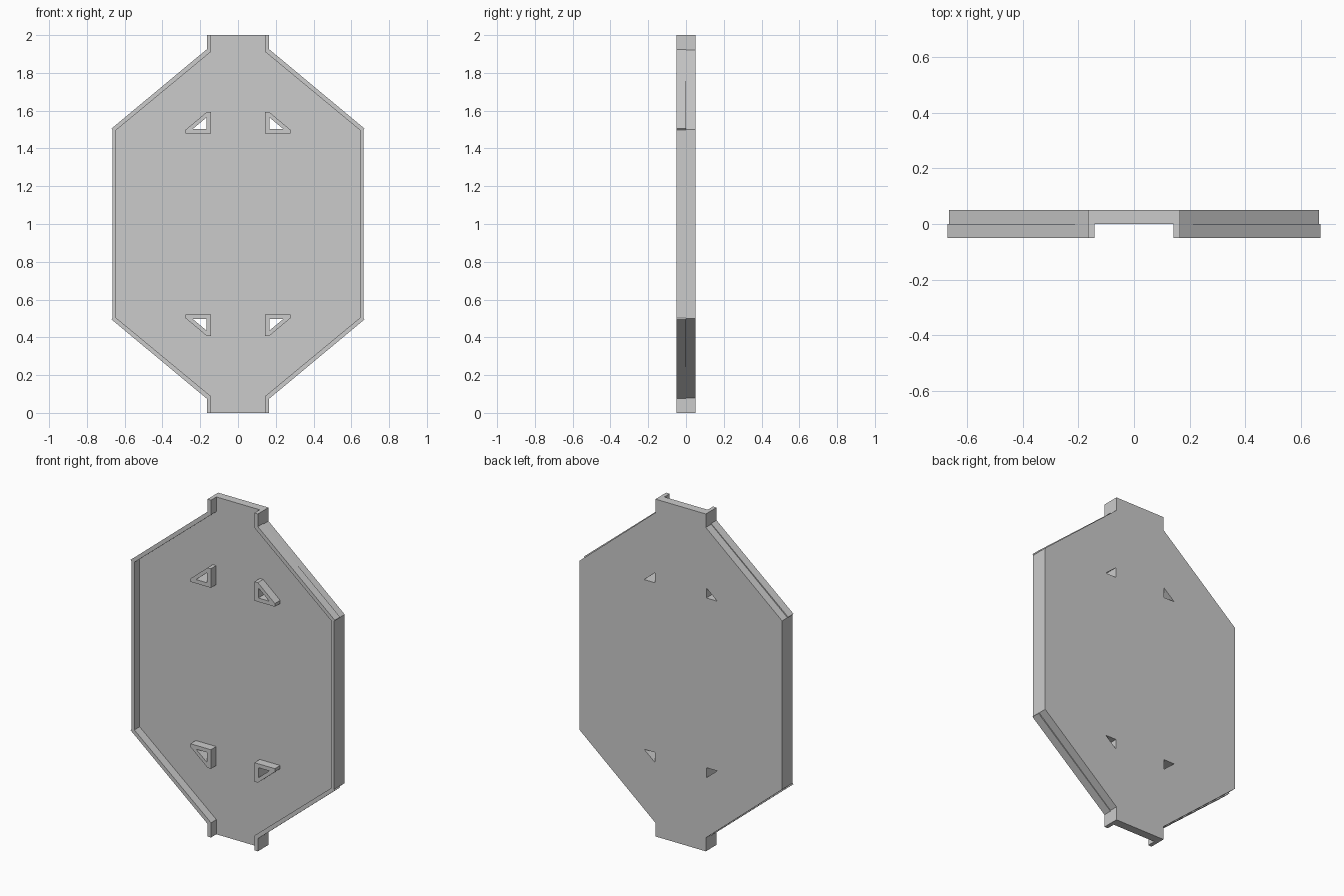
import bpy, bmesh
from math import pi

if "Cube" in bpy.data.objects:
    bpy.data.objects.remove(bpy.data.objects["Cube"])

QUADS = [(1, 1), (-1, 1), (1, -1), (-1, -1)]


def flip(pts, sx, sz):
    # mirror a front-view outline about x = 0 and/or z = 1
    return [(sx * x, 1 + sz * (z - 1)) for x, z in pts]


def slab(name, outlines, y):
    # filled front-view outlines (inner ones become holes), 0.05 thick
    cu = bpy.data.curves.new(name + "_profile", 'CURVE')
    cu.dimensions = '2D'
    cu.fill_mode = 'BOTH'
    cu.extrude = 0.025
    for pts in outlines:
        sp = cu.splines.new('POLY')
        sp.points.add(len(pts) - 1)
        for p, (x, z) in zip(sp.points, pts):
            p.co = (x, z, 0, 1)
        sp.use_cyclic_u = True
    tmp = bpy.data.objects.new(name + "_tmp", cu)
    bpy.context.collection.objects.link(tmp)
    bpy.context.view_layer.update()
    dg = bpy.context.evaluated_depsgraph_get()
    me = bpy.data.meshes.new_from_object(tmp.evaluated_get(dg))
    bpy.data.objects.remove(tmp)
    bm = bmesh.new()
    bm.from_mesh(me)
    bmesh.ops.remove_doubles(bm, verts=bm.verts, dist=1e-5)
    bmesh.ops.recalc_face_normals(bm, faces=bm.faces)
    for f in bm.faces:
        f.smooth = False
    bm.to_mesh(me)
    bm.free()
    me.name = name
    ob = bpy.data.objects.new(name, me)
    ob.rotation_euler = (pi / 2, 0, 0)
    ob.location.y = y
    bpy.context.collection.objects.link(ob)
    return ob


# Outlines of the upper right quarter
hole = [(0.168, 1.503), (0.24, 1.503), (0.168, 1.563)]
bracket = [(0.143, 1.48), (0.277, 1.48), (0.277, 1.499), (0.165, 1.593), (0.143, 1.593)]
end_lip = [(0.142, 1.913), (0.165, 1.925), (0.165, 2.0), (0.142, 2.0)]
slope_lip = [(0.142, 1.913), (0.165, 1.925), (0.67, 1.505), (0.656, 1.488)]

# Back plate with four triangular holes
right = [(0.165, 0), (0.165, 0.08), (0.665, 0.5), (0.665, 1.5), (0.165, 1.92), (0.165, 2)]
left = [(-x, z) for x, z in reversed(right)]
slab("back_plate", [right + left] + [flip(hole, *q) for q in QUADS], 0.025)

# Raised lips and triangular brackets on the front
for i, q in enumerate(QUADS):
    slab(f"end_lip_{i}", [flip(end_lip, *q)], -0.025)
    slab(f"slope_lip_{i}", [flip(slope_lip, *q)], -0.025)
    slab(f"triangle_bracket_{i}", [flip(bracket, *q), flip(hole, *q)], -0.025)

# Straight side lips
side = [(0.645, 0.497), (0.665, 0.5), (0.665, 1.5), (0.645, 1.497)]
for n, sx in (("right", 1), ("left", -1)):
    slab(f"side_lip_{n}", [flip(side, sx, 1)], -0.025)
